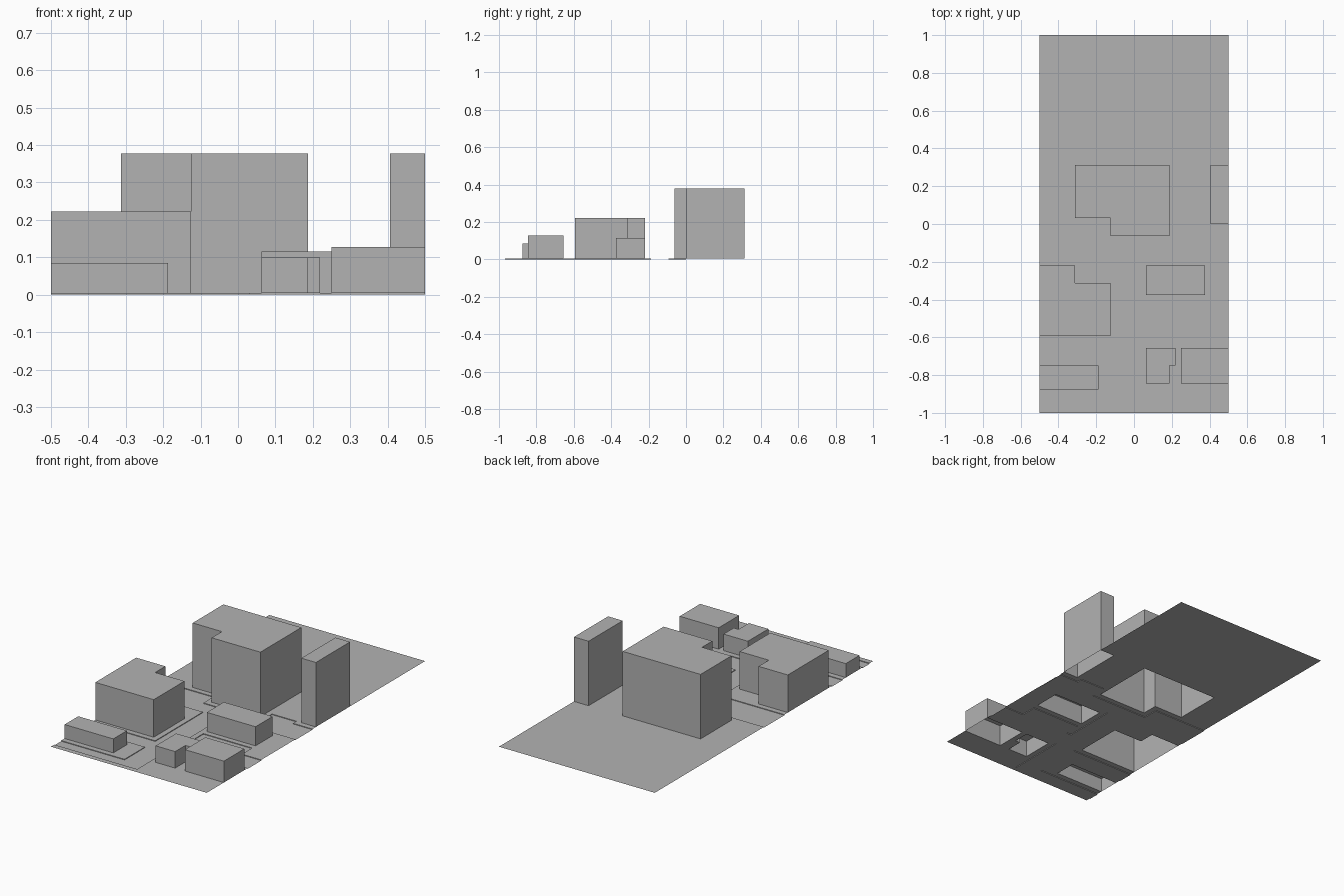
import bpy
import bmesh
from mathutils import Vector

cube = bpy.data.objects.get("Cube")
if cube:
    bpy.data.objects.remove(cube, do_unlink=True)

U = 1 / 32        # plan module
CURB = 0.004      # height of the blocks above the roads

grey = bpy.data.materials.new("plain_grey")
grey.use_nodes = True
grey.diffuse_color = (0.45, 0.45, 0.45, 1)
grey.node_tree.nodes["Principled BSDF"].inputs["Base Color"].default_value = grey.diffuse_color


def finish(name, bm):
    mesh = bpy.data.meshes.new(name)
    bm.to_mesh(mesh)
    bm.free()
    mesh.materials.append(grey)
    obj = bpy.data.objects.new(name, mesh)
    bpy.context.collection.objects.link(obj)


def box(x0, y0, x1, y1):
    return [(x0, y0), (x1, y0), (x1, y1), (x0, y1)]


# Building footprints in plan modules, counter-clockwise, with roof height
buildings = {
    "main_tower": ([(-10, 1), (-4, 1), (-4, -2), (6, -2), (6, 10), (-10, 10)], 0.378),
    "slim_tower": (box(13, 0, 16, 10), 0.378),
    "left_block": ([(-16, -19), (-4, -19), (-4, -10), (-10, -10), (-10, -7), (-16, -7)], 0.222),
    "middle_hall": (box(2, -12, 12, -7), 0.115),
    "small_house": ([(2, -27), (6, -27), (6, -24), (7, -24), (7, -21), (2, -21)], 0.1),
    "corner_house": (box(8, -27, 16, -21), 0.128),
    "front_row": (box(-16, -28, -6, -24), 0.085),
}

# Sunken roads and forecourts as plan rectangles
roads = [
    (-3, -31, 1, -6),      # long street
    (-16, -31, 1, -29),    # front street
    (-16, -23, 1, -20),    # left side street
    (-3, -20, 16, -16),    # right side street
    (2, -16, 12, -13),     # hall forecourt
    (-16, -6, 16, -3),     # main cross street
    (-16, -3, -5, 0),      # left widening
    (7, -3, 12, 0),        # right widening
    (12, -3, 16, -1),      # slim tower forecourt
]


def inside(poly, x, y):
    hit = False
    for (ax, ay), (bx, by) in zip(poly, poly[1:] + poly[:1]):
        if (ay > y) != (by > y) and x < ax + (y - ay) * (bx - ax) / (by - ay):
            hit = not hit
    return hit


def is_built(i, j):
    return any(inside(p, i + 0.5, j + 0.5) for p, h in buildings.values())


def level(i, j):
    sunk = any(a <= i < c and b <= j < d for a, b, c, d in roads)
    return 0 if sunk and not is_built(i, j) else CURB


# Buildings: walls and roof, open underneath
for name, (outline, height) in buildings.items():
    bm = bmesh.new()
    low = [bm.verts.new((x * U, y * U, CURB)) for x, y in outline]
    top = [bm.verts.new((x * U, y * U, height)) for x, y in outline]
    bm.faces.new(top)
    for k in range(len(outline)):
        n = (k + 1) % len(outline)
        bm.faces.new((low[k], low[n], top[n], top[k]))
    finish(name, bm)

# Ground: stepped sheet with openings under the buildings
bm = bmesh.new()


def quad(points, facing):
    face = bm.faces.new([bm.verts.new((x * U, y * U, z)) for x, y, z in points])
    face.normal_update()
    if face.normal.dot(Vector(facing)) < 0:
        face.normal_flip()


for i in range(-16, 16):
    for j in range(-32, 32):
        z = level(i, j)
        if not is_built(i, j):
            quad([(x, y, z) for x, y in box(i, j, i + 1, j + 1)], (0, 0, 1))
        # Curb faces towards the next cell on each axis
        for dx, dy in ((1, 0), (0, 1)):
            if i + dx > 15 or j + dy > 31:
                continue
            other = level(i + dx, j + dy)
            if other != z:
                a, b = (i + dx, j + dy), (i + 1, j + 1)
                side = 1 if z > other else -1
                quad([(*a, z), (*b, z), (*b, other), (*a, other)], (dx * side, dy * side, 0))
bmesh.ops.remove_doubles(bm, verts=bm.verts, dist=0.0005)
finish("ground", bm)
